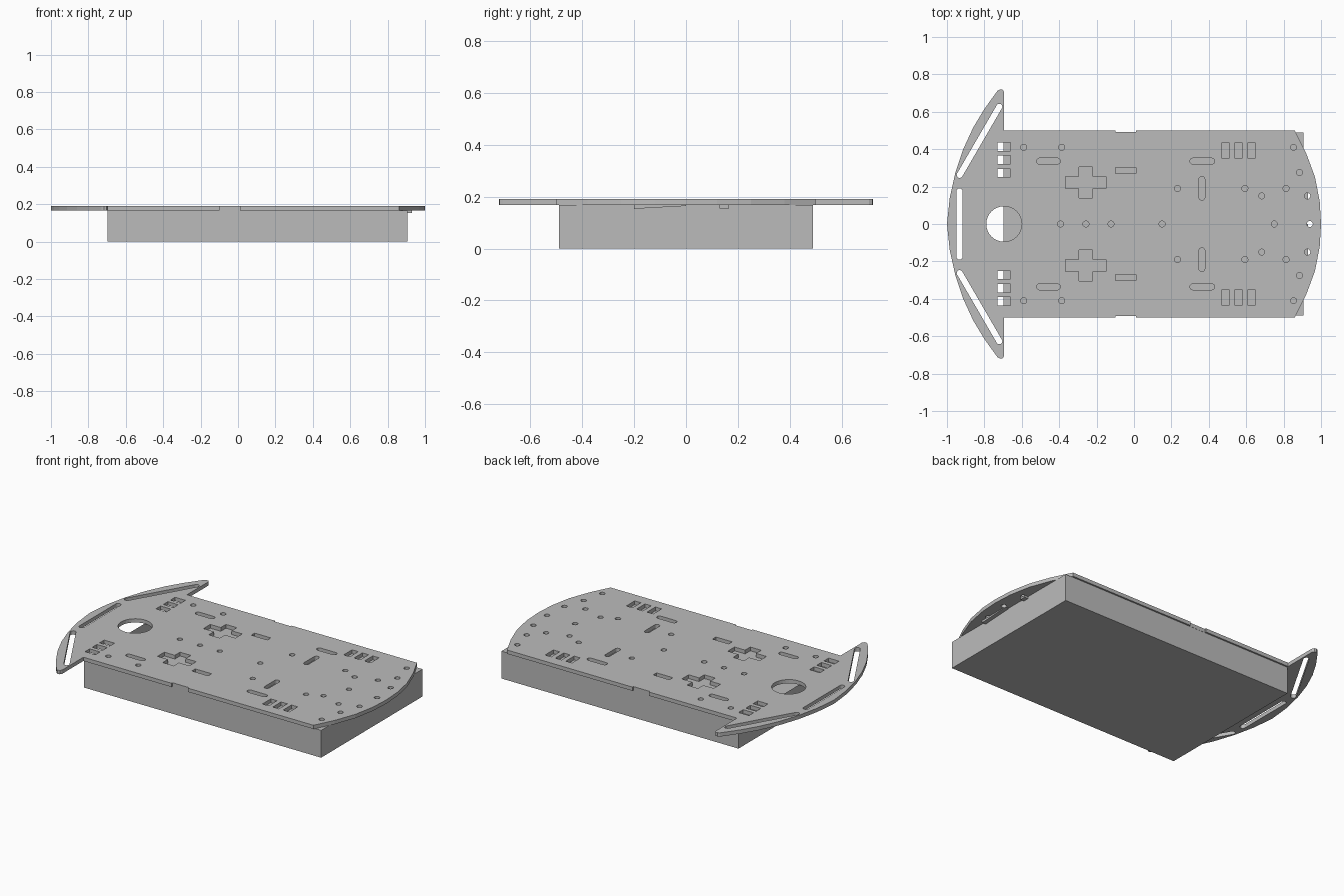
import bpy, bmesh
from math import sin, cos, pi, atan2
from mathutils import Vector

if "Cube" in bpy.data.objects:
    bpy.data.objects.remove(bpy.data.objects["Cube"])

grey = bpy.data.materials.new("plain_grey")
grey.use_nodes = True
grey.diffuse_color = (0.5, 0.5, 0.5, 1)
grey.node_tree.nodes["Principled BSDF"].inputs["Base Color"].default_value = (0.5, 0.5, 0.5, 1)

BOX_TOP, TOP = 0.167, 0.19
BOX_X0, BOX_X1, BOX_Y = -0.698, 0.905, 0.49
HOLE_R = 0.016


def add_object(name, bm):
    mesh = bpy.data.meshes.new(name)
    bm.to_mesh(mesh)
    bm.free()
    mesh.materials.clear()
    mesh.materials.append(grey)
    for p in mesh.polygons:
        p.use_smooth = False
        p.material_index = 0
    obj = bpy.data.objects.new(name, mesh)
    bpy.context.collection.objects.link(obj)
    return obj


def flat_part(name, loops, z0, z1):
    """Fill outlines (inner ones become holes) and give them thickness."""
    curve = bpy.data.curves.new(name + "_outline", 'CURVE')
    curve.dimensions = '2D'
    curve.fill_mode = 'BOTH' if z1 > z0 else 'FRONT'
    curve.extrude = (z1 - z0) / 2
    for loop in loops:
        spline = curve.splines.new('POLY')
        spline.points.add(len(loop) - 1)
        for point, (x, y) in zip(spline.points, loop):
            point.co = (x, y, 0, 1)
        spline.use_cyclic_u = True
    helper = bpy.data.objects.new(name + "_outline", curve)
    bpy.context.collection.objects.link(helper)
    bpy.context.view_layer.update()
    filled = bpy.data.meshes.new_from_object(
        helper.evaluated_get(bpy.context.evaluated_depsgraph_get()))
    bm = bmesh.new()
    bm.from_mesh(filled)
    bpy.data.objects.remove(helper)
    bmesh.ops.remove_doubles(bm, verts=bm.verts, dist=1e-5)
    bmesh.ops.translate(bm, verts=bm.verts, vec=(0, 0, (z0 + z1) / 2))
    if z1 > z0:
        bmesh.ops.recalc_face_normals(bm, faces=bm.faces)
    else:
        bm.normal_update()
        bmesh.ops.reverse_faces(bm, faces=[f for f in bm.faces if f.normal.z < 0])
    return add_object(name, bm)


def arc(x, y, r, a0, a1, n):
    return [(x + r * cos(a0 + (a1 - a0) * i / n), y + r * sin(a0 + (a1 - a0) * i / n))
            for i in range(n + 1)]


def circle(x, y, r=HOLE_R, n=16):
    return arc(x, y, r, 0, 2 * pi, n)[:-1]


def slot(x0, y0, x1, y1, r=HOLE_R):
    a = atan2(y1 - y0, x1 - x0)
    return arc(x1, y1, r, a - pi / 2, a + pi / 2, 8) + arc(x0, y0, r, a + pi / 2, a + 1.5 * pi, 8)


def rect(x0, x1, y0, y1):
    return [(x0, y0), (x1, y0), (x1, y1), (x0, y1)]


def mirror(loop):
    return [(x, -y) for x, y in loop]


def block(name, x0, x1, y0, y1, z0, z1, open_top=False):
    bm = bmesh.new()
    bmesh.ops.create_cube(bm, size=1)
    for v in bm.verts:
        v.co = Vector(((x0 + x1) / 2 + v.co.x * (x1 - x0),
                       (y0 + y1) / 2 + v.co.y * (y1 - y0),
                       (z0 + z1) / 2 + v.co.z * (z1 - z0)))
    if open_top:
        bm.normal_update()
        bmesh.ops.delete(bm, geom=[f for f in bm.faces if f.normal.z > 0.9], context='FACES_ONLY')
    return add_object(name, bm)


# Deck outline: half of it, then mirrored
half = [(1, 0), (0.993, 0.12), (0.968, 0.25), (0.92, 0.38), (0.86, 0.5),
        (0.012, 0.5), (0.012, 0.491), (-0.1, 0.491), (-0.1, 0.5),
        (-0.695, 0.5), (-0.695, 0.705), (-0.702, 0.718), (-0.716, 0.72), (-0.73, 0.712),
        (-0.80, 0.615), (-0.86, 0.515), (-0.913, 0.4), (-0.955, 0.275), (-0.985, 0.14), (-1, 0)]
outline = half + mirror(half[1:-1])[::-1]

# Holes on the centre line
centre_holes = [circle(-0.695, 0, 0.095, 32), slot(-0.933, -0.175, -0.933, 0.175)]
centre_holes += [circle(x, 0) for x in (-0.393, -0.257, -0.123, 0.15, 0.75, 0.94)]

# Holes that repeat on both sides
side_holes = [slot(-0.932, 0.262, -0.72, 0.627),
              slot(-0.505, 0.336, -0.41, 0.336),
              slot(0.315, 0.336, 0.415, 0.336),
              slot(0.363, 0.143, 0.363, 0.238),
              rect(-0.1, 0.01, 0.27, 0.303)]
side_holes += [rect(-0.73, -0.66, y, y + 0.045) for y in (0.25, 0.32, 0.39)]
side_holes += [rect(x, x + 0.042, 0.352, 0.433) for x in (0.468, 0.538, 0.608)]
side_holes += [circle(x, y) for x, y in (
    (-0.59, 0.41), (-0.387, 0.41), (0.853, 0.41), (0.885, 0.275), (0.233, 0.19),
    (0.593, 0.19), (0.813, 0.19), (0.683, 0.15), (0.927, 0.15))]

# Cross-shaped cutout
cx, cy = -0.258, 0.222
quarter = [(0.108, 0.033), (0.037, 0.033), (0.037, 0.083)]
cross = quarter + [(-x, y) for x, y in quarter[::-1]]
cross += [(x, -y) for x, y in cross[::-1]]
side_holes.append([(cx + x, cy + y) for x, y in cross])

flat_part("deck_plate",
          [outline] + centre_holes + side_holes + [mirror(h) for h in side_holes],
          BOX_TOP, TOP)

# Body: walls and floor, with a lid opened under the large round hole
block("body_box", BOX_X0, BOX_X1, -BOX_Y, BOX_Y, 0, BOX_TOP, open_top=True)
bite = arc(BOX_X0, 0, 0.098, -pi / 2, pi / 2, 16)
lid = [(BOX_X0, -BOX_Y), (BOX_X1, -BOX_Y), (BOX_X1, BOX_Y), (BOX_X0, BOX_Y)] + bite[::-1]
flat_part("body_lid", [lid], BOX_TOP, BOX_TOP)

# Small tabs below the rounded end of the deck
wedge = block("end_wedge", 0.9, 0.93, -0.2, 0.0, 0.153, BOX_TOP)
for v in wedge.data.vertices:
    if v.co.y > -0.1 and v.co.z < 0.16:
        v.co.z = 0.164
block("end_tab", 0.9, 0.93, 0.13, 0.165, 0.155, BOX_TOP)
